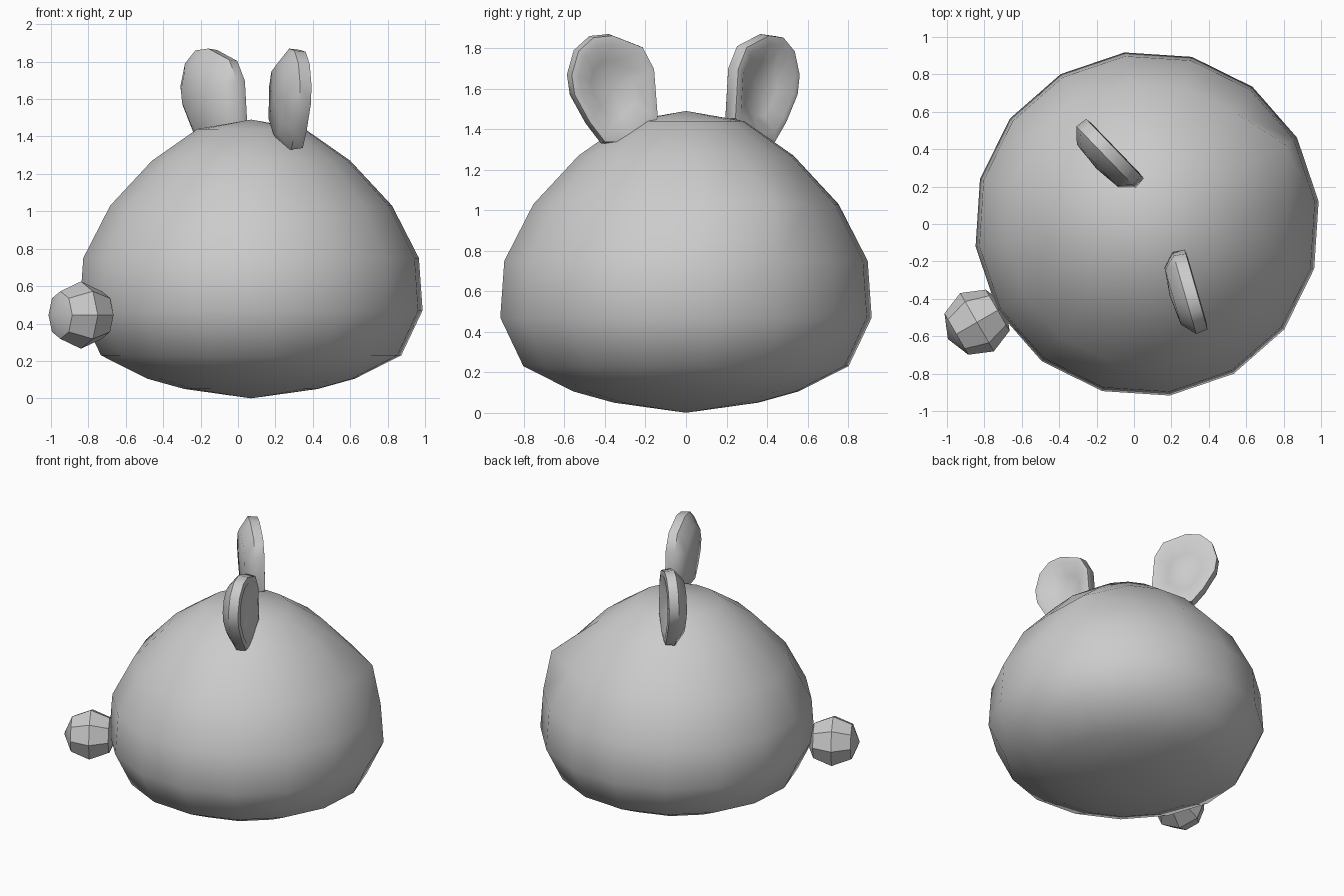
import bpy, bmesh
from math import cos, sin, pi, radians
from mathutils import Matrix, Vector

cube = bpy.data.objects.get("Cube")
if cube:
    bpy.data.objects.remove(cube)

grey = bpy.data.materials.new("plain grey")
grey.use_nodes = True
colour = (0.6, 0.6, 0.6, 1)
grey.diffuse_color = colour
grey.node_tree.nodes["Principled BSDF"].inputs["Base Color"].default_value = colour

# The creature faces local +x and is turned as a whole
PLACE = Matrix.Translation((0.07, 0, 0)) @ Matrix.Rotation(radians(30), 4, 'Z')


def finish(bm, name, angle):
    bmesh.ops.recalc_face_normals(bm, faces=bm.faces)
    bmesh.ops.transform(bm, matrix=PLACE, verts=bm.verts)
    mesh = bpy.data.meshes.new(name)
    bm.to_mesh(mesh)
    bm.free()
    mesh.materials.append(grey)
    obj = bpy.data.objects.new(name, mesh)
    bpy.context.collection.objects.link(obj)
    bpy.ops.object.select_all(action='DESELECT')
    obj.select_set(True)
    bpy.context.view_layer.objects.active = obj
    bpy.ops.object.shade_smooth_by_angle(angle=radians(angle))
    return obj


def loft(start, rings, end):
    """Skin closed rings of points, with a fan to a point at each end."""
    bm = bmesh.new()
    loops = [[bm.verts.new(p) for p in ring] for ring in rings]
    count = len(rings[0])
    first, last = bm.verts.new(start), bm.verts.new(end)
    for i in range(count):
        j = (i + 1) % count
        bm.faces.new((first, loops[0][j], loops[0][i]))
        bm.faces.new((last, loops[-1][i], loops[-1][j]))
        for a, b in zip(loops, loops[1:]):
            bm.faces.new((a[i], a[j], b[j], b[i]))
    return bm, loops


# Body: squat drop with sixteen sides, (radius, height) profile
profile = [(0.36, 0.05), (0.56, 0.105), (0.81, 0.23), (0.925, 0.47),
           (0.905, 0.75), (0.76, 1.03), (0.535, 1.27), (0.29, 1.44)]
rings = [[(r * cos(k * pi / 8), r * sin(k * pi / 8), z) for k in range(16)]
         for r, z in profile]
body, loops = loft((0, 0, 0), rings, (0, 0, 1.49))
# Snout: one point of the face ring pulled forward
loops[5][0].co = Vector((0.85, 0, 1.035))
finish(body, "body", 60)

# Ears: dished slabs, outline as (outward, up) offsets from the ear centre
outline = [(-0.22, -0.15), (-0.2, 0.1), (-0.14, 0.21), (0.02, 0.27),
           (0.12, 0.26), (0.2, 0.19), (0.235, 0.07), (0.22, -0.03),
           (0.14, -0.17), (0.06, -0.27), (-0.08, -0.27)]
sections = [(-0.075, 0.7), (-0.01, 1), (0.055, 0.97), (0.06, 0.82), (0.01, 0.5)]
for name, side in (("left_ear", 1), ("right_ear", -1)):
    rings = [[(x, side * u * s, z * s) for u, z in outline] for x, s in sections]
    ear, loops = loft((-0.09, 0, 0), rings, (0, 0, 0))
    turn = Matrix.Rotation(side * radians(14), 4, 'Z')
    move = Matrix.Translation((0, side * 0.415, 1.6))
    bmesh.ops.transform(ear, matrix=move @ turn, verts=ear.verts)
    finish(ear, name, 50)

# Tail: small faceted ball behind the body
tail = bmesh.new()
bmesh.ops.create_uvsphere(
    tail, u_segments=8, v_segments=4, radius=0.18,
    matrix=Matrix.Translation((-1.05, 0, 0.445)) @ Matrix.Rotation(pi / 2, 4, 'Y'))
finish(tail, "tail", 30)
